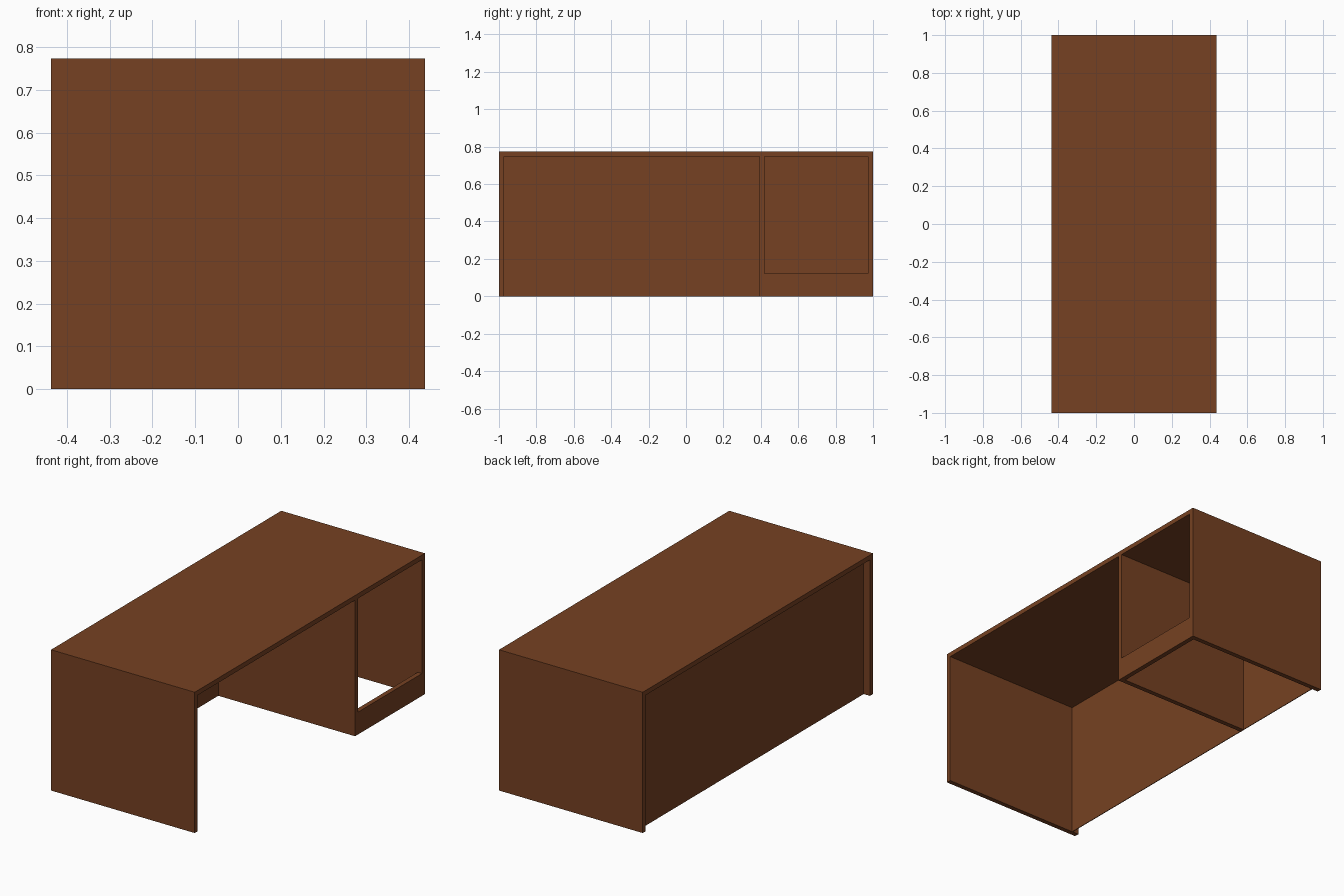
import bpy
import bmesh
from mathutils import Vector

if "Cube" in bpy.data.objects:
    bpy.data.objects.remove(bpy.data.objects["Cube"])

# Overall sizes
HALF_X, HALF_Y, HEIGHT = 0.437, 1.0, 0.774
BOARD = 0.026                      # board thickness
UNDER = HEIGHT - BOARD             # underside of the top
BACK_X = -0.397                    # plane of the recessed back panels
DIV_Y = 0.393                      # near face of the divider

wood = bpy.data.materials.new("brown_wood")
wood.diffuse_color = (0.181, 0.053, 0.016, 1.0)
wood.use_nodes = True
wood.node_tree.nodes["Principled BSDF"].inputs["Base Color"].default_value = wood.diffuse_color


def board(name, lo, hi):
    """Axis-aligned board between two opposite corners."""
    lo, hi = Vector(lo), Vector(hi)
    bm = bmesh.new()
    bmesh.ops.create_cube(bm, size=1.0)
    bmesh.ops.scale(bm, vec=hi - lo, verts=bm.verts)
    mesh = bpy.data.meshes.new(name)
    bm.to_mesh(mesh)
    bm.free()
    mesh.materials.append(wood)
    obj = bpy.data.objects.new(name, mesh)
    obj.location = (lo + hi) / 2
    bpy.context.collection.objects.link(obj)
    return obj


# Desk top
board("desk_top", (-HALF_X, -HALF_Y, UNDER), (HALF_X, HALF_Y, HEIGHT))

# End panels
board("left_end_panel", (-HALF_X, -HALF_Y, 0), (HALF_X, -HALF_Y + BOARD, UNDER))
board("right_end_panel", (-HALF_X, HALF_Y - BOARD, 0), (HALF_X, HALF_Y, UNDER))

# Divider between knee space and cupboard, stopping at the back panels
board("divider", (BACK_X - 0.003, DIV_Y, 0), (HALF_X, DIV_Y + BOARD, UNDER))

# Thin recessed back panels
for name, y0, y1 in (("knee_back_panel", -HALF_Y + BOARD, DIV_Y),
                     ("cupboard_back_panel", DIV_Y + BOARD, HALF_Y - BOARD)):
    board(name, (BACK_X - 0.002, y0, 0), (BACK_X + 0.002, y1, UNDER))

# Plinth under the open cupboard front
board("cupboard_plinth", (HALF_X - BOARD, DIV_Y + BOARD, 0),
      (HALF_X, HALF_Y - BOARD, 0.123))
